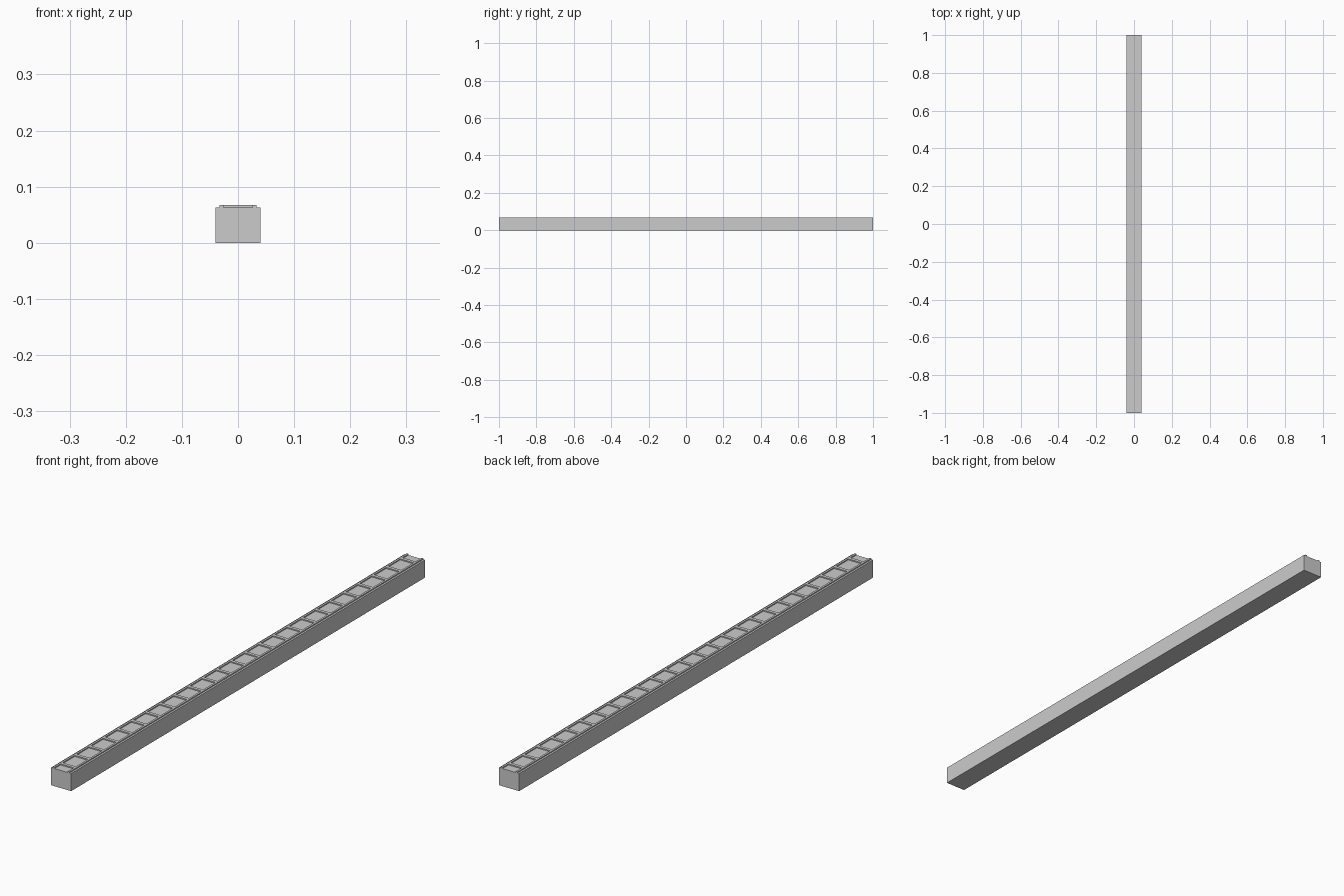
import bpy

if "Cube" in bpy.data.objects:
    bpy.data.objects.remove(bpy.data.objects["Cube"])

BODY_TOP = 0.063
TOP = 0.067
PITCH = 0.08


def box(name, x0, x1, y0, y1, z0, z1):
    bpy.ops.mesh.primitive_cube_add(size=1, location=((x0 + x1) / 2, (y0 + y1) / 2, (z0 + z1) / 2))
    ob = bpy.context.object
    ob.name = name
    ob.scale = (x1 - x0, y1 - y0, z1 - z0)
    bpy.ops.object.transform_apply(location=False, rotation=False, scale=True)
    return ob


# Solid bar
box("bar_body", -0.04, 0.04, -1, 1, 0, BODY_TOP)

# Raised side rails running along the top
for name, x0 in (("left_rail", -0.033), ("right_rail", 0.026)):
    box(name, x0, x0 + 0.007, -1, 1, BODY_TOP, TOP)

# Cross rungs between the rails, leaving half cells at both ends
rung = box("cross_rungs", -0.026, 0.026, -0.966, -0.954, BODY_TOP, TOP)
array = rung.modifiers.new("repeat", 'ARRAY')
array.count = 25
array.use_relative_offset = False
array.use_constant_offset = True
array.constant_offset_displace = (0, PITCH, 0)
